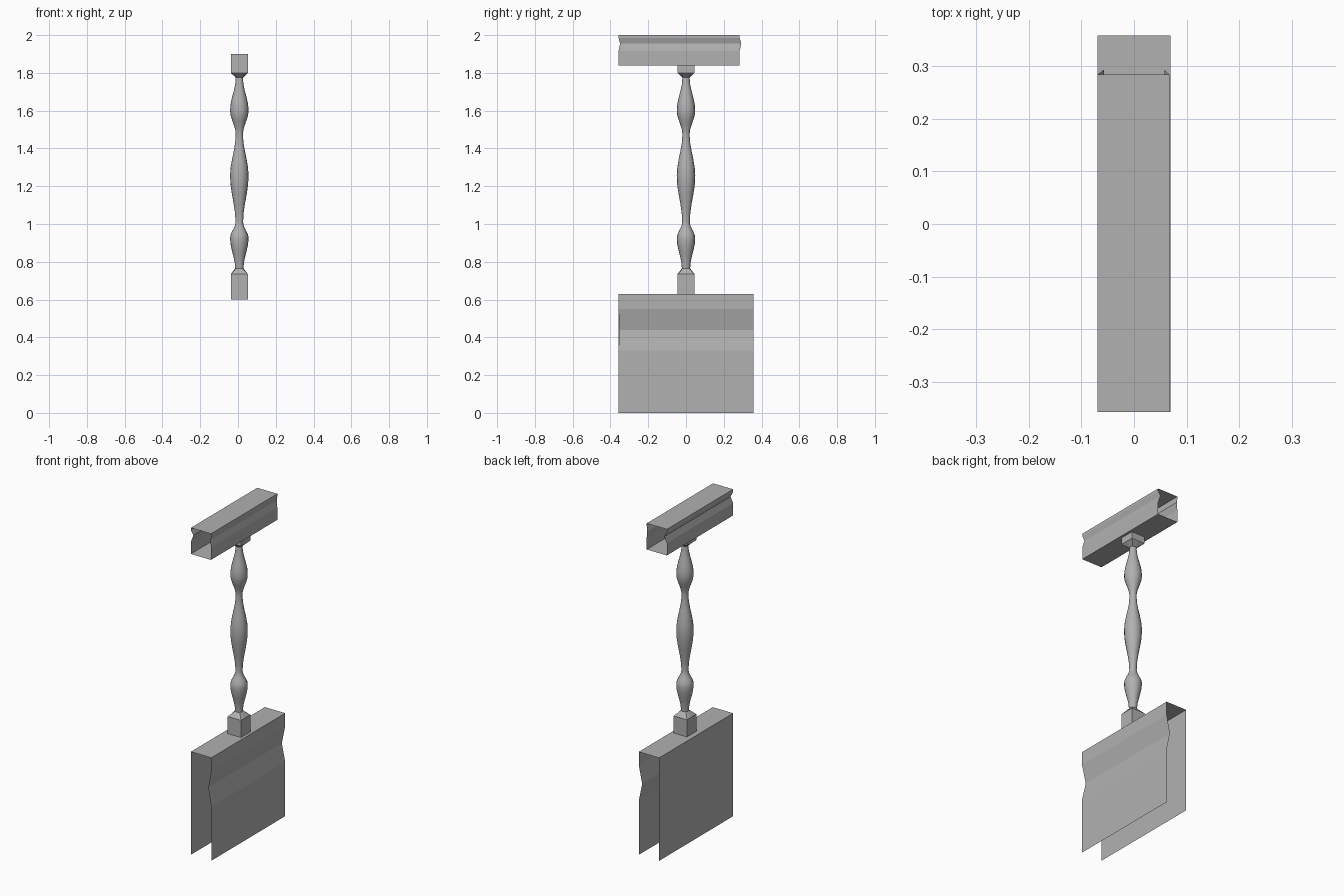
import bpy, bmesh, math

if "Cube" in bpy.data.objects:
    bpy.data.objects.remove(bpy.data.objects["Cube"])

grey = bpy.data.materials.new("mid_grey")
grey.diffuse_color = (0.44, 0.44, 0.44, 1)
grey.use_nodes = True
grey.node_tree.nodes["Principled BSDF"].inputs["Base Color"].default_value = grey.diffuse_color

def finish(bm, name):
    bmesh.ops.recalc_face_normals(bm, faces=bm.faces)
    me = bpy.data.meshes.new(name)
    bm.to_mesh(me)
    bm.free()
    me.materials.append(grey)
    ob = bpy.data.objects.new(name, me)
    bpy.context.collection.objects.link(ob)
    return ob

def extrude_section(name, section, y0, y1, closed):
    """Open-ended strip along y; points are (x, z, front shift, back shift)."""
    bm = bmesh.new()
    a = [bm.verts.new((x, y0 + f, z)) for x, z, f, b in section]
    b = [bm.verts.new((x, y1 + b, z)) for x, z, f, b in section]
    n = len(section)
    for i in range(n if closed else n - 1):
        j = (i + 1) % n
        bm.faces.new((a[i], a[j], b[j], b[i]))
    return finish(bm, name)

# Base wall: flat back, shallow groove on the +x side, open underneath
base = [(-0.069, 0, 0, 0), (-0.069, 0.63, 0, 0), (0.069, 0.63, 0, 0),
        (0.069, 0.55, 0, 0), (0.046, 0.44, 0.004, 0),
        (0.069, 0.33, 0, 0), (0.069, 0, 0, 0)]
extrude_section("base_wall", base, -0.357, 0.358, False)

# Handrail: closed tube with a groove along both sides
def groove(s, edge, inner):
    return [(s * edge, 1.84, 0, 0), (s * edge, 1.915, 0, 0),
            (s * inner, 1.955, 0.008, 0.009),
            (s * edge, 1.985, 0, 0), (s * edge, 2.0, 0, 0)]

rail = groove(1, 0.067, 0.058) + groove(-1, 0.069, 0.057)[::-1]
extrude_section("handrail", rail, -0.357, 0.284, True)

# Turned baluster: square blocks at the ends, round bulges between necks
SEG = 16
CX = 0.007
extremes = [(0.765, 0.022), (0.925, 0.049), (1.01, 0.020), (1.255, 0.049),
            (1.475, 0.019), (1.60, 0.049), (1.775, 0.019)]
rings = [(0.60, 0.045, True), (0.735, 0.045, True)]
for (z0, r0), (z1, r1) in zip(extremes, extremes[1:]):
    for k in range(5):
        t = k / 5
        e = (1 - math.cos(math.pi * t)) / 2
        rings.append((z0 + (z1 - z0) * t, r0 + (r1 - r0) * e, False))
rings += [(1.775, 0.019, False), (1.80, 0.045, True), (1.90, 0.045, True)]

bm = bmesh.new()
loops = []
for z, r, square in rings:
    loop = []
    for i in range(SEG):
        a = 2 * math.pi * i / SEG
        c, s = math.cos(a), math.sin(a)
        k = r / max(abs(c), abs(s)) if square else r
        loop.append(bm.verts.new((CX + c * k, s * k, z)))
    loops.append(loop)
for lo, hi in zip(loops, loops[1:]):
    for i in range(SEG):
        j = (i + 1) % SEG
        bm.faces.new((lo[i], lo[j], hi[j], hi[i]))
baluster = finish(bm, "baluster")
bpy.context.view_layer.objects.active = baluster
baluster.select_set(True)
bpy.ops.object.shade_smooth_by_angle(angle=math.radians(30))
